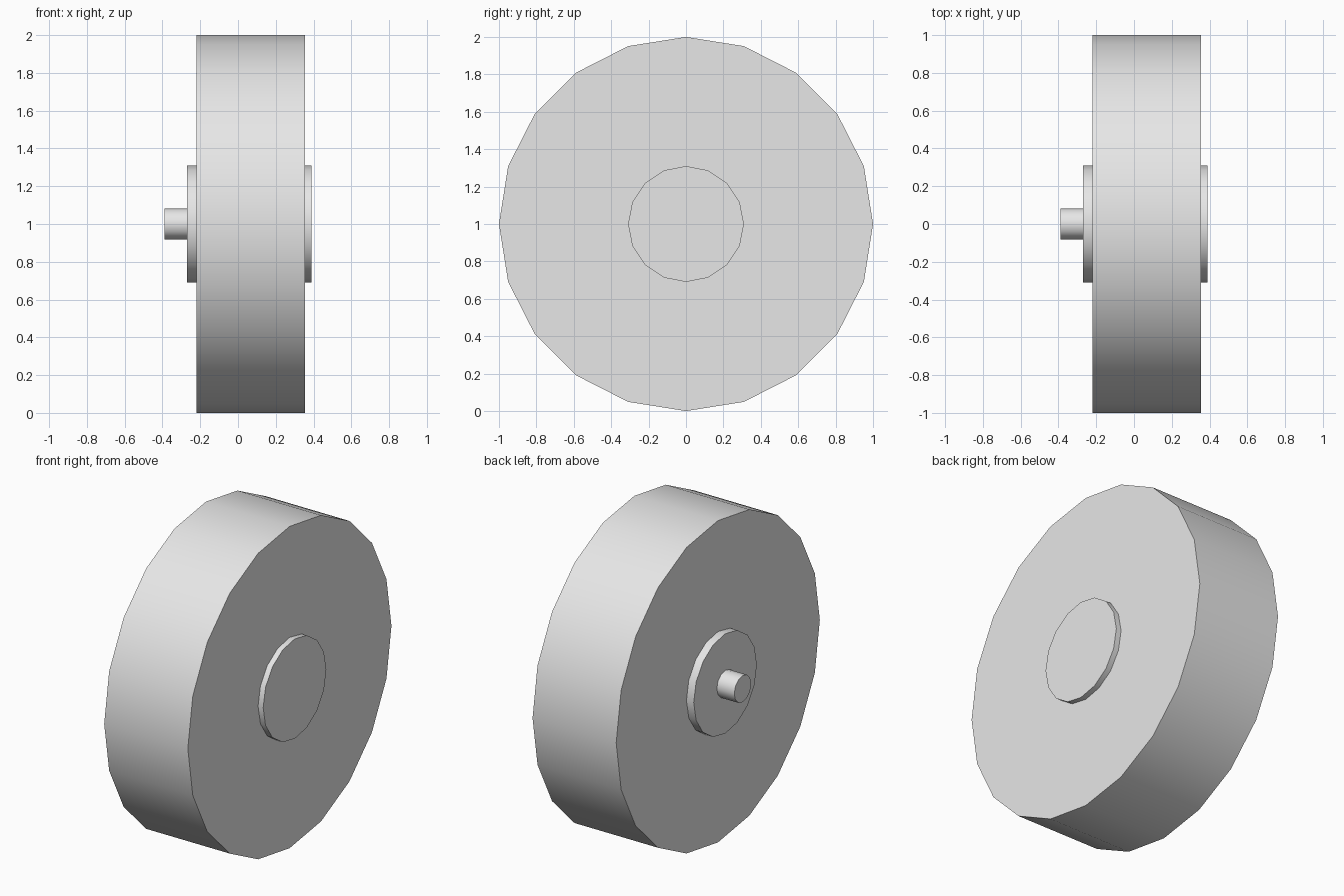
import bpy
import math

cube = bpy.data.objects.get("Cube")
if cube:
    bpy.data.objects.remove(cube, do_unlink=True)

# Single light grey material
grey = bpy.data.materials.new("light_grey")
grey.use_nodes = True
grey.diffuse_color = (0.8, 0.8, 0.8, 1)
grey.node_tree.nodes["Principled BSDF"].inputs["Base Color"].default_value = (0.8, 0.8, 0.8, 1)


def disc(name, sides, radius, x_min, x_max):
    """Cylinder along x, centred on the wheel's axis, with a vertex at the top."""
    bpy.ops.mesh.primitive_cylinder_add(
        vertices=sides, radius=radius, depth=x_max - x_min,
        location=((x_min + x_max) / 2, 0, 1), rotation=(0, math.pi / 2, 0))
    obj = bpy.context.object
    obj.name = name
    obj.data.materials.append(grey)
    bpy.ops.object.transform_apply(location=False, rotation=True, scale=False)
    bpy.ops.object.shade_smooth_by_angle(angle=math.radians(40))
    return obj


# Wheel body, a raised hub on each side, and the axle stub
disc("wheel", 20, 1.0, -0.22, 0.355)
disc("outer_hub", 16, 0.31, 0.355, 0.39)
disc("inner_hub", 16, 0.31, -0.27, -0.22)
disc("axle", 12, 0.083, -0.39, -0.27)
